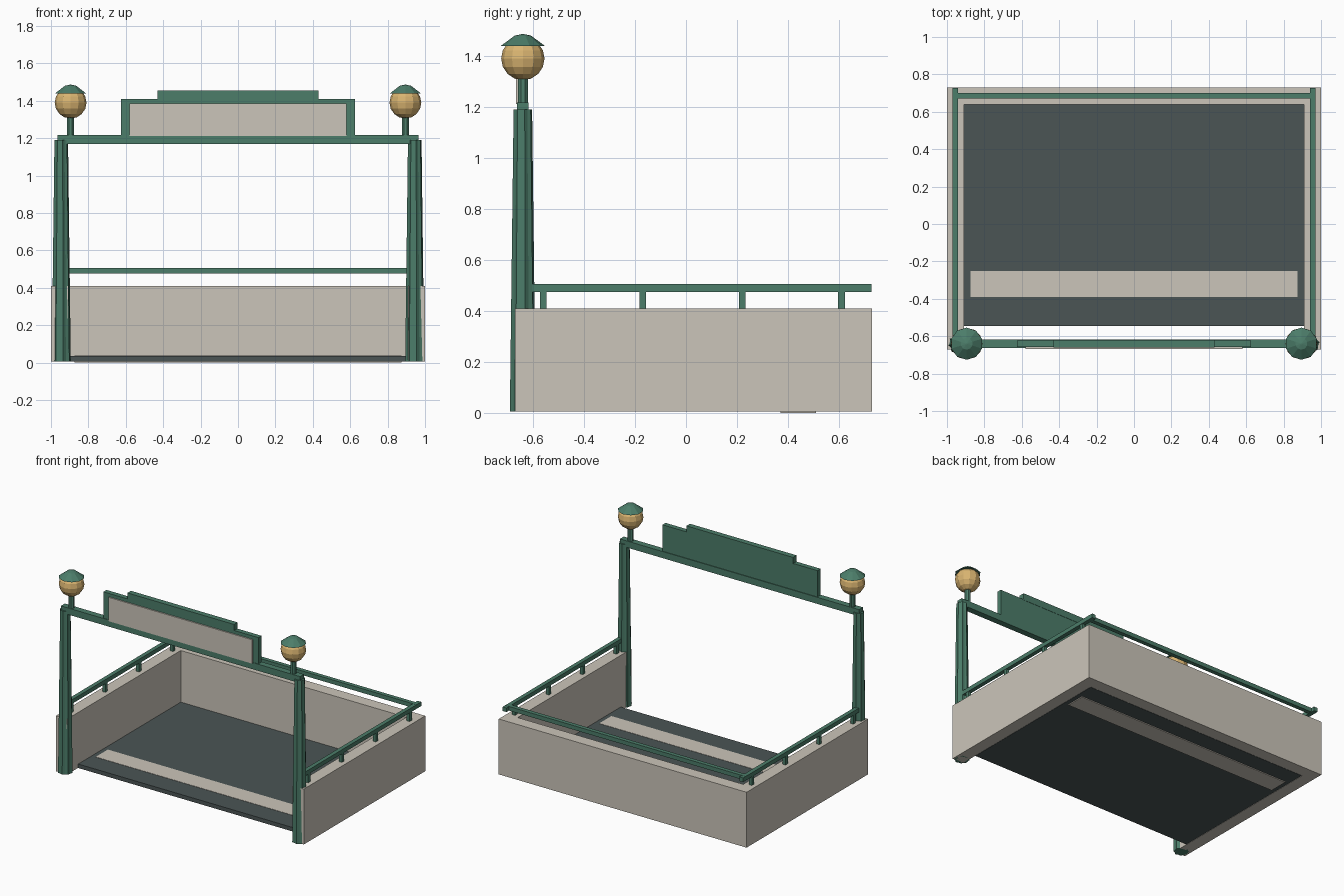
import bpy, bmesh, math

if "Cube" in bpy.data.objects:
    bpy.data.objects.remove(bpy.data.objects["Cube"], do_unlink=True)


def material(name, rgb):
    m = bpy.data.materials.new(name)
    m.use_nodes = True
    m.diffuse_color = (*rgb, 1)
    m.node_tree.nodes["Principled BSDF"].inputs["Base Color"].default_value = (*rgb, 1)
    return m


GREEN = material("weathered green", (0.072, 0.205, 0.143))
STONE = material("pale stone", (0.60, 0.56, 0.49))
SLATE = material("dark slate", (0.07, 0.09, 0.09))
AMBER = material("amber glass", (0.70, 0.46, 0.165))


def finish(name, bm, mat):
    bmesh.ops.recalc_face_normals(bm, faces=bm.faces[:])
    me = bpy.data.meshes.new(name)
    bm.to_mesh(me)
    bm.free()
    me.materials.append(mat)
    ob = bpy.data.objects.new(name, me)
    bpy.context.collection.objects.link(ob)
    return ob


def box(name, x, y, z, mat):
    """Box from (low, high) pairs on each axis."""
    bm = bmesh.new()
    bmesh.ops.create_cube(bm, size=1)
    for v in bm.verts:
        v.co = [r[0] if c < 0 else r[1] for c, r in zip(v.co, (x, y, z))]
    return finish(name, bm, mat)


def column(name, x, y, rings, sides, mat, flute=1.0):
    """Stack of (radius, height) rings; flute pulls in every other corner."""
    bm = bmesh.new()
    loops = []
    for r, z in rings:
        loop = []
        for i in range(sides):
            a = math.tau * (i + 0.5) / sides
            k = r * (flute if i % 2 else 1)
            loop.append(bm.verts.new((x + k * math.cos(a), y + k * math.sin(a), z)))
        loops.append(loop)
    for lo, hi in zip(loops, loops[1:]):
        for i in range(sides):
            j = (i + 1) % sides
            bm.faces.new((lo[i], lo[j], hi[j], hi[i]))
    bm.faces.new(loops[0])
    bm.faces.new(loops[-1])
    return finish(name, bm, mat)


def mirrored(s, lo, hi):
    return (lo, hi) if s > 0 else (-hi, -lo)


FRONT = -0.64
BASE = 0.006

# Floor slab and its inlaid bands
box("floor", (-0.908, 0.908), (-0.545, 0.638), (BASE, 0.035), SLATE)
box("front_floor_band", (-0.875, 0.875), (-0.39, -0.25), (0.02, 0.037), STONE)
box("underside_band", (-0.875, 0.875), (0.37, 0.51), (0, 0.02), STONE)

# Back wall and its rail
box("back_wall", (-0.91, 0.91), (0.64, 0.73), (BASE, 0.41), STONE)
box("back_rail", (-0.97, 0.97), (0.67, 0.70), (0.476, 0.506), GREEN)

for s, side in ((1, "left"), (-1, "right")):
    # Side wall with rail on short balusters
    box(side + "_wall", mirrored(s, 0.91, 1.0), (-0.67, 0.73), (BASE, 0.41), STONE)
    box(side + "_rail", mirrored(s, 0.94, 0.97), (FRONT, 0.727), (0.475, 0.505), GREEN)
    for i in range(4):
        y = -0.56 + 0.39 * i
        box(f"{side}_baluster_{i + 1}", mirrored(s, 0.943, 0.967),
            (y - 0.013, y + 0.013), (0.41, 0.476), GREEN)

    # Fluted entrance post
    column(side + "_post", s * 0.945, FRONT,
           [(0.052, BASE), (0.037, 1.19)], 16, GREEN, 0.86)

    # Lamp: stem, globe and hat
    lx = s * 0.895
    column(side + "_lamp_stem", lx, FRONT, [(0.021, 1.2), (0.021, 1.33)], 8, GREEN)
    bm = bmesh.new()
    bmesh.ops.create_uvsphere(bm, u_segments=12, v_segments=8, radius=0.085)
    bmesh.ops.translate(bm, verts=bm.verts[:], vec=(lx, FRONT, 1.39))
    finish(side + "_lamp_globe", bm, AMBER)
    column(side + "_lamp_hat", lx, FRONT,
           [(0.086, 1.44), (0.032, 1.48), (0.004, 1.486)], 10, GREEN)

# Cross beam
box("cross_beam", (-0.965, 0.965), (-0.662, -0.617), (1.17, 1.218), GREEN)

# Stepped sign board with a pale panel
box("sign_board", (-0.625, 0.625), (-0.658, -0.622), (1.21, 1.41), GREEN)
box("sign_crest", (-0.43, 0.43), (-0.66, -0.62), (1.405, 1.455), GREEN)
box("sign_panel", (-0.58, 0.58), (-0.667, -0.657), (1.212, 1.386), STONE)
